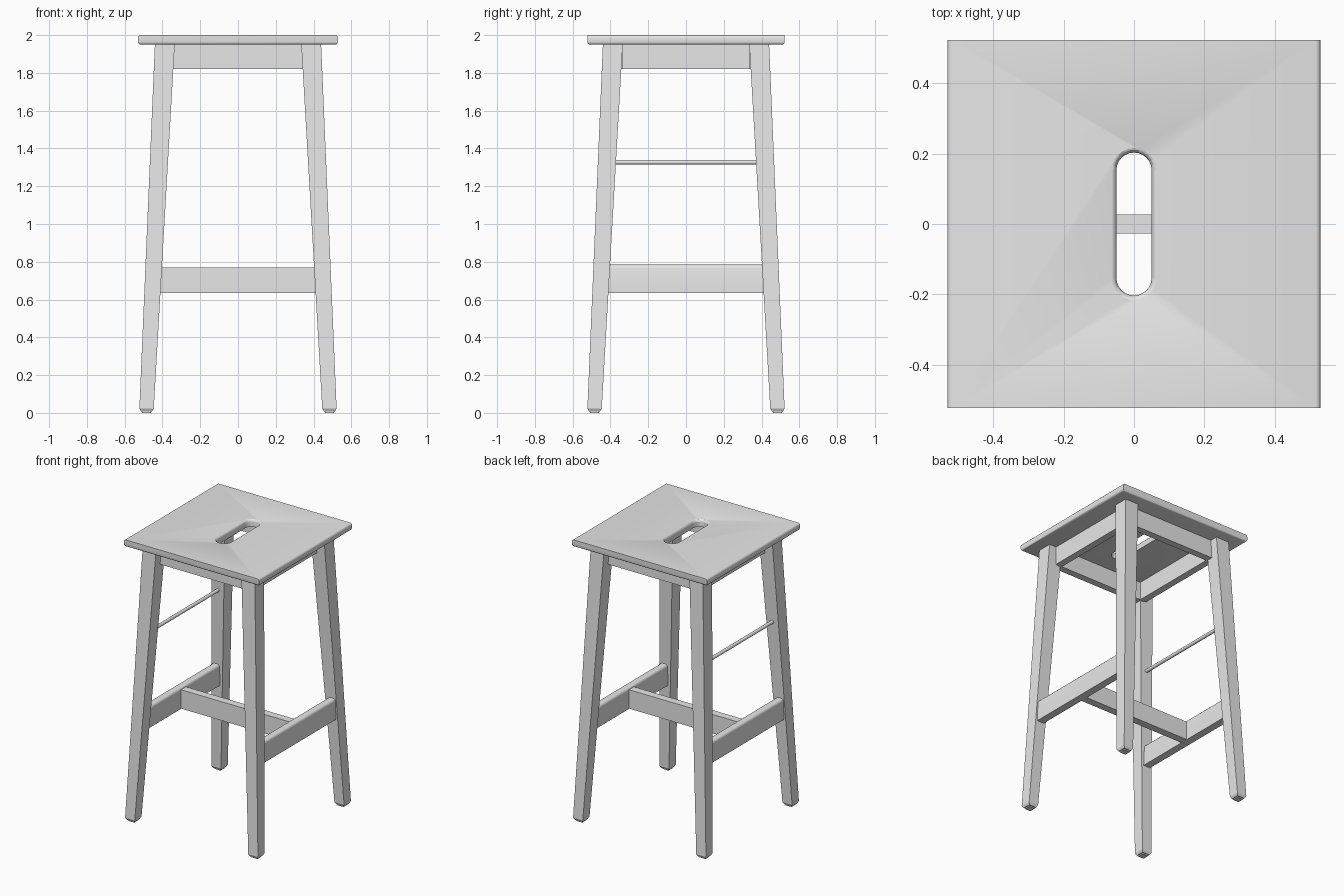
import bpy, bmesh, math

cube = bpy.data.objects.get("Cube")
if cube:
    bpy.data.objects.remove(cube, do_unlink=True)

grey = bpy.data.materials.new("plain_grey")
grey.use_nodes = True
COLOUR = (0.8, 0.8, 0.8, 1)
grey.diffuse_color = COLOUR
grey.node_tree.nodes["Principled BSDF"].inputs["Base Color"].default_value = COLOUR


def finish(name, bm):
    """Turn a bmesh into a named, coloured object."""
    bmesh.ops.recalc_face_normals(bm, faces=bm.faces)
    mesh = bpy.data.meshes.new(name)
    bm.to_mesh(mesh)
    bm.free()
    mesh.materials.append(grey)
    obj = bpy.data.objects.new(name, mesh)
    bpy.context.collection.objects.link(obj)
    return obj


def smooth(obj, degrees=35):
    bpy.ops.object.select_all(action='DESELECT')
    obj.select_set(True)
    bpy.context.view_layer.objects.active = obj
    bpy.ops.object.shade_smooth_by_angle(angle=math.radians(degrees))


def loft(name, rings):
    """Skin a stack of point rings and cap both ends."""
    bm = bmesh.new()
    loops = [[bm.verts.new(p) for p in ring] for ring in rings]
    n = len(loops[0])
    for a, b in zip(loops, loops[1:]):
        for i in range(n):
            j = (i + 1) % n
            bm.faces.new((a[i], a[j], b[j], b[i]))
    bm.faces.new(loops[0])
    bm.faces.new(loops[-1])
    return finish(name, bm)


def box(name, centre, size, bevel_rule=None, width=0.015):
    """Box whose edges are rounded where bevel_rule(direction to edge) holds."""
    bm = bmesh.new()
    bmesh.ops.create_cube(bm, size=2)
    chosen = []
    if bevel_rule:
        chosen = [e for e in bm.edges
                  if bevel_rule((e.verts[0].co + e.verts[1].co) / 2)]
    for v in bm.verts:
        v.co = [c + k * s / 2 for c, k, s in zip(centre, v.co, size)]
    if chosen:
        bmesh.ops.bevel(bm, geom=chosen, offset=width, segments=3,
                        profile=0.5, affect='EDGES')
    obj = finish(name, bm)
    if chosen:
        smooth(obj)
    return obj


def stadium(radius, half_straight, z, steps=12):
    """Slot outline with round ends along y."""
    ring = []
    for end in (1, -1):
        for i in range(steps + 1):
            a = math.pi * i / steps + (0 if end > 0 else math.pi)
            ring.append((radius * math.cos(a),
                         end * half_straight + radius * math.sin(a), z))
    return ring


# Seat: underside edges rounded all round, top rounded along the two x sides
seat = box("seat", (0, 0, 1.975), (1.06, 1.045, 0.05),
           lambda m: abs(m.z) > 0.5 and (m.z < 0 or abs(m.x) > 0.5), 0.014)

# Hand slot with a softened rim
slot = [(0.05, 1.9), (0.05, 1.984), (0.053, 1.992), (0.058, 1.998),
        (0.063, 2.0), (0.063, 2.05)]
cutter = loft("slot_cutter", [stadium(r, 0.153, z) for r, z in slot])
cutter.hide_render = True
cut = seat.modifiers.new("hand_slot", 'BOOLEAN')
cut.operation = 'DIFFERENCE'
cut.solver = 'EXACT'
cut.object = cutter
bpy.context.view_layer.objects.active = seat
bpy.ops.object.modifier_apply(modifier=cut.name)
bpy.data.objects.remove(cutter, do_unlink=True)
smooth(seat)

# Splayed, tapered legs with chamfered feet: (inner, outer, height)
sections = [(0.455, 0.513, 0.008), (0.446, 0.522, 0.024), (0.335, 0.44, 1.952)]
for sx, x_side in ((1, "left"), (-1, "right")):
    for sy, y_side in ((-1, "front"), (1, "back")):
        rings = [[(sx * x, sy * y, z) for x, y in ((i, i), (o, i), (o, o), (i, o))]
                 for i, o, z in sections]
        loft(f"{y_side}_{x_side}_leg", rings)
        box(f"{y_side}_{x_side}_foot_pad", (sx * 0.484, sy * 0.484, 0.007),
            (0.046, 0.046, 0.014))

# Aprons under the seat
for s, name in ((-1, "front"), (1, "back")):
    box(f"{name}_apron", (0, s * 0.36, 1.886), (0.74, 0.05, 0.132))
for s, name in ((1, "left"), (-1, "right")):
    box(f"{name}_apron", (s * 0.36, 0, 1.886), (0.05, 0.67, 0.132))
    # Side foot rails with rounded tops
    box(f"{name}_foot_rail", (s * 0.455, 0, 0.71), (0.055, 0.86, 0.15),
        lambda m: m.z > 0.5 and abs(m.x) > 0.5, 0.018)

# Middle stretcher joining the foot rails
box("middle_stretcher", (0, 0, 0.703), (0.88, 0.055, 0.134))

# Thin round bar between the two right-hand legs
bar = [[(-0.419 + 0.012 * math.cos(math.tau * i / 16), y,
         1.327 + 0.012 * math.sin(math.tau * i / 16)) for i in range(16)]
       for y in (-0.41, 0.41)]
smooth(loft("side_bar", bar))
